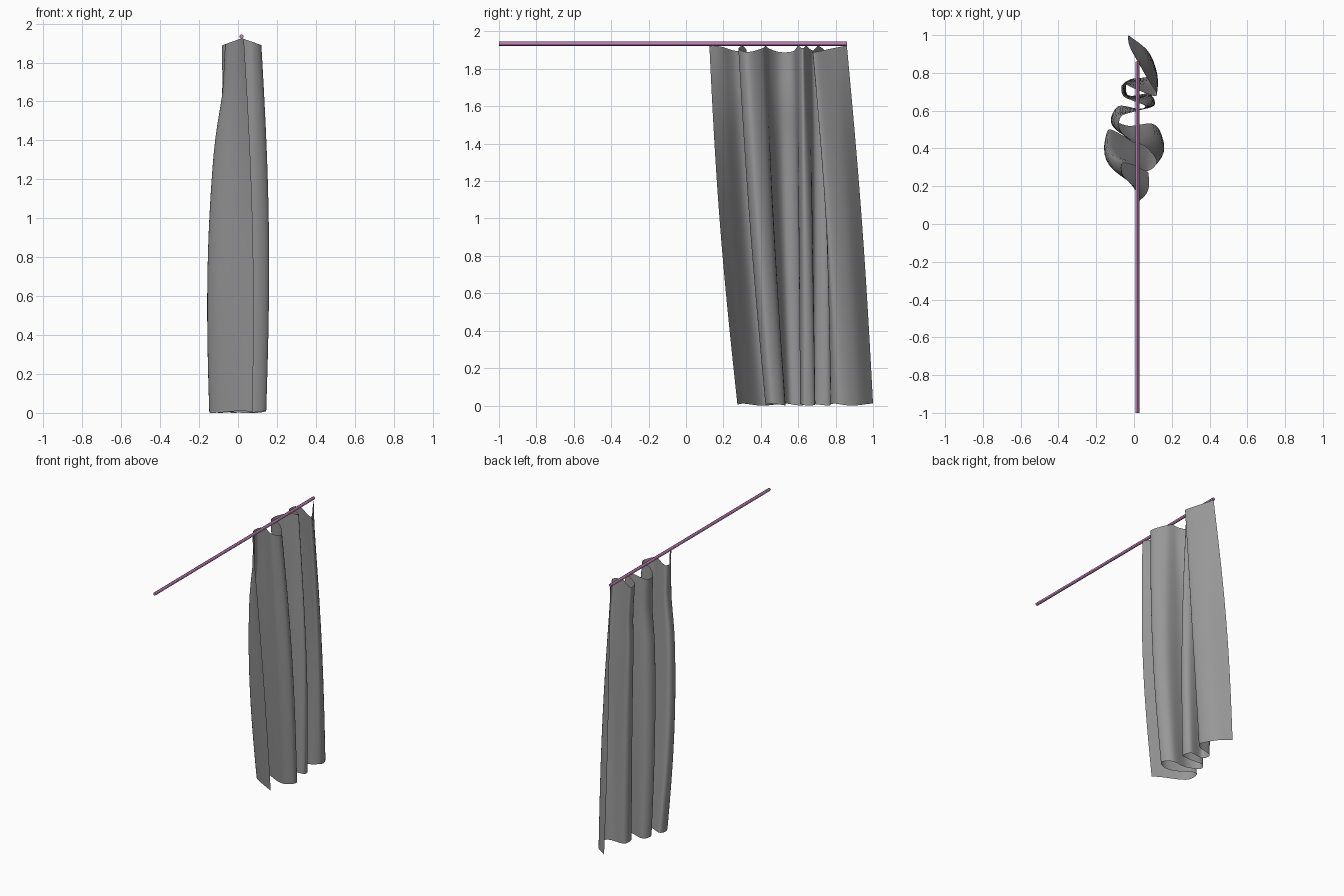
import bpy, math
from mathutils import Vector

if "Cube" in bpy.data.objects:
    bpy.data.objects.remove(bpy.data.objects["Cube"])

# Fold paths of the curtain: (x, y) at the hem and (x, y) at the heading
FOLDS = [
    (.075, .275, .03, .125), (-.02, .325, .00, .19), (-.135, .41, -.06, .26), (-.133, .50, -.06, .32),
    (-.03, .455, .00, .31), (.08, .425, .07, .28), (.145, .46, .12, .33), (.10, .53, .06, .41),
    (-.03, .52, -.02, .44), (-.11, .56, -.08, .50), (-.08, .625, -.07, .57), (.03, .61, .02, .60),
    (.10, .63, .06, .625), (.08, .69, .00, .65), (-.03, .68, -.06, .68), (-.03, .76, -.06, .74),
    (.07, .78, .03, .705), (.11, .83, .12, .68), (.07, .92, .065, .78), (-.03, 1.0, .02, .86),
]


def smooth_path(points, steps):
    """Catmull-Rom curve through the points."""
    pts = [Vector(p) for p in points]
    pts = [2 * pts[0] - pts[1]] + pts + [2 * pts[-1] - pts[-2]]
    out = []
    for i in range(1, len(pts) - 2):
        a, b, c, d = pts[i - 1:i + 3]
        for s in range(steps):
            t = s / steps
            out.append(.5 * (2 * b + (c - a) * t + (2 * a - 5 * b + 4 * c - d) * t * t
                             + (3 * b - a - 3 * c + d) * t ** 3))
    out.append(pts[-2])
    return out


# Curtain: sheet lofted from hem to heading, bulging at mid height, pinched below the heading
hem = smooth_path([f[:2] for f in FOLDS], 6)
head = smooth_path([f[2:] for f in FOLDS], 6)
ROWS = 28
verts, faces = [], []
n = len(hem)
for r in range(ROWS + 1):
    v = r / ROWS
    ease = v ** 2.4
    bulge = 1 + .13 * math.sin(math.pi * v)
    pinch = 1 - .16 * math.exp(-((v - .88) / .09) ** 2)
    for i, (b, t) in enumerate(zip(hem, head)):
        x = (b.x * (1 - ease) + t.x * ease) * bulge
        if x < 0:
            x *= pinch
        y = b.y * (1 - v) + t.y * v + .03 * math.sin(math.pi * v) * (i / n - .6)
        top = 1.925 - .35 * abs(t.x - .02)
        low = .005 + .005 * math.sin(i * .4)
        verts.append((x, y, low * (1 - v) + top * v))
for r in range(ROWS):
    for i in range(n - 1):
        k = r * n + i
        faces.append((k, k + 1, k + n + 1, k + n))
mesh = bpy.data.meshes.new("curtain")
mesh.from_pydata(verts, [], faces)
mesh.polygons.foreach_set("use_smooth", [True] * len(faces))
curtain = bpy.data.objects.new("curtain", mesh)
bpy.context.collection.objects.link(curtain)
cloth = bpy.data.materials.new("curtain_grey")
cloth.diffuse_color = (.31, .31, .31, 1)
cloth.use_nodes = True
cloth.node_tree.nodes["Principled BSDF"].inputs["Base Color"].default_value = cloth.diffuse_color
mesh.materials.append(cloth)

# Rod
bpy.ops.mesh.primitive_cylinder_add(vertices=12, radius=.011, depth=1.86,
                                    location=(.018, -.07, 1.934), rotation=(math.pi / 2, 0, 0))
rod = bpy.context.object
rod.name = "curtain_rod"
bpy.ops.object.shade_smooth_by_angle()
mat = bpy.data.materials.new("rod_purple")
mat.diffuse_color = (.5, .2, .45, 1)
mat.use_nodes = True
mat.node_tree.nodes["Principled BSDF"].inputs["Base Color"].default_value = mat.diffuse_color
rod.data.materials.append(mat)
